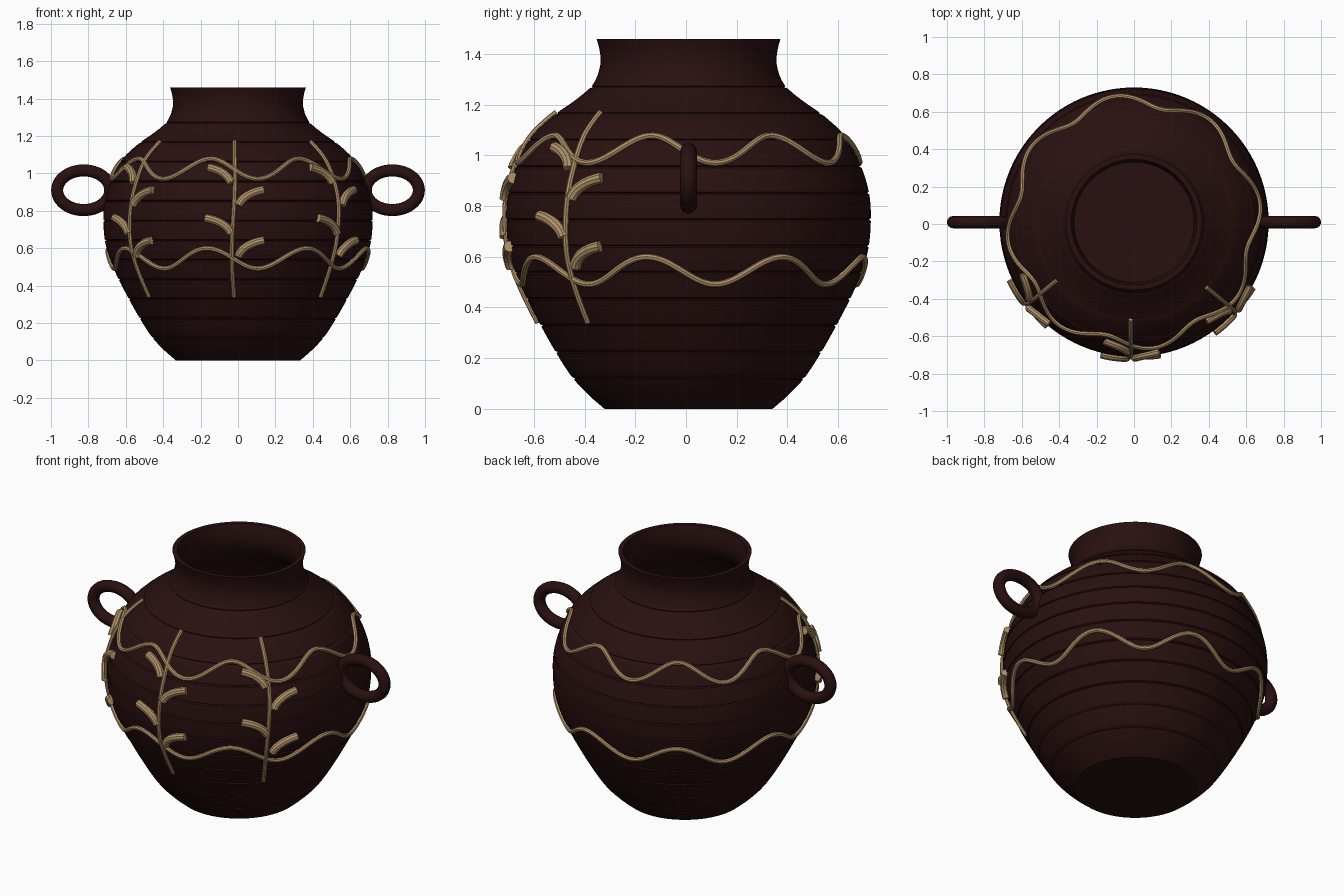
import bpy, bmesh
from math import sin, cos, pi, radians

if "Cube" in bpy.data.objects:
    bpy.data.objects.remove(bpy.data.objects["Cube"], do_unlink=True)

CENTRE_Y = 0.01
WALL = 0.027


def material(name, rgb):
    m = bpy.data.materials.new(name)
    m.use_nodes = True
    m.diffuse_color = (*rgb, 1)
    m.node_tree.nodes["Principled BSDF"].inputs["Base Color"].default_value = (*rgb, 1)
    return m


CLAY = material("dark_clay", (0.022, 0.005, 0.005))
TAN = material("tan_relief", (0.45, 0.29, 0.14))

# Outer silhouette as (height, radius)
KNOTS = [(0, 0.332), (0.05, 0.39), (0.12, 0.456), (0.22, 0.522), (0.35, 0.595),
         (0.47, 0.655), (0.6, 0.703), (0.72, 0.719), (0.85, 0.713), (0.98, 0.672),
         (1.08, 0.615), (1.16, 0.53), (1.22, 0.445), (1.28, 0.378), (1.36, 0.348),
         (1.42, 0.352), (1.46, 0.363)]


def slope(i):
    a, b = KNOTS[max(i - 1, 0)], KNOTS[min(i + 1, len(KNOTS) - 1)]
    return (b[1] - a[1]) / (b[0] - a[0])


def radius(z):
    """Smooth pot radius at a height."""
    i = 0
    while i < len(KNOTS) - 2 and z > KNOTS[i + 1][0]:
        i += 1
    (z0, r0), (z1, r1) = KNOTS[i], KNOTS[i + 1]
    h = z1 - z0
    t = (z - z0) / h
    return ((2*t**3 - 3*t**2 + 1) * r0 + (t**3 - 2*t**2 + t) * h * slope(i)
            + (3*t**2 - 2*t**3) * r1 + (t**3 - t**2) * h * slope(i + 1))


def on_pot(angle, z, lift=0.004):
    r = radius(z) + lift
    return (r * cos(angle), r * sin(angle) + CENTRE_Y, z)


def finish(obj, mat, angle=35):
    obj.data.materials.clear()
    obj.data.materials.append(mat)
    bpy.ops.object.select_all(action='DESELECT')
    obj.select_set(True)
    bpy.context.view_layer.objects.active = obj
    if obj.type == 'CURVE':
        bpy.ops.object.convert(target='MESH')
    bpy.ops.object.shade_smooth_by_angle(angle=radians(angle))


def tube(name, points, depth, mat, closed=False, sides=2):
    cu = bpy.data.curves.new(name, 'CURVE')
    cu.dimensions = '3D'
    cu.bevel_depth = depth
    cu.bevel_resolution = sides
    cu.use_fill_caps = not closed
    sp = cu.splines.new('POLY')
    sp.points.add(len(points) - 1)
    for p, co in zip(sp.points, points):
        p.co = (*co, 1)
    sp.use_cyclic_u = closed
    obj = bpy.data.objects.new(name, cu)
    bpy.context.collection.objects.link(obj)
    finish(obj, mat)
    return obj


# Pot: lathed outer wall with thin turned grooves, rim and hollow inside
grooves = [0.12 + 0.1045 * i for i in range(12)]
samples = [(0.02 * i, 0) for i in range(74)]
samples = [s for s in samples if all(abs(s[0] - g) > 0.007 for g in grooves)]
for g in grooves:
    samples += [(g - 0.005, 0), (g, 0.008), (g + 0.005, 0)]
samples.sort()
profile = [(0, 0)] + [(radius(z) - cut, z) for z, cut in samples]
profile += [(radius(z) - WALL, z) for z in [1.46 - 0.04 * i for i in range(36)]]
profile.append((0, 0.05))

bm = bmesh.new()
verts = [bm.verts.new((r, 0, z)) for r, z in profile]
edges = [bm.edges.new(pair) for pair in zip(verts, verts[1:])]
bmesh.ops.spin(bm, geom=verts + edges, cent=(0, 0, 0), axis=(0, 0, 1),
               angle=2 * pi, steps=96, use_duplicate=False)
bmesh.ops.remove_doubles(bm, verts=bm.verts, dist=0.0005)
bmesh.ops.recalc_face_normals(bm, faces=bm.faces)
mesh = bpy.data.meshes.new("pot")
bm.to_mesh(mesh)
bm.free()
pot = bpy.data.objects.new("pot", mesh)
pot.location.y = CENTRE_Y
bpy.context.collection.objects.link(pot)
finish(pot, CLAY)

# Oval ring handles
for side, label in ((1, "left"), (-1, "right")):
    ring = [(side * 0.825 + 0.142 * cos(a), CENTRE_Y, 0.91 + 0.106 * sin(a))
            for a in (2 * pi * i / 48 for i in range(48))]
    tube(label + "_handle", ring, 0.033, CLAY, closed=True, sides=5)

# Wavy bands around the body
for label, height in (("upper", 1.025), ("lower", 0.545)):
    turns = [2 * pi * i / 192 for i in range(192)]
    wave = [on_pot(a, height - 0.054 * cos(8 * (a - radians(9)))) for a in turns]
    tube(label + "_wavy_band", wave, 0.013, TAN, closed=True)

# Three upright stems, each with four curved leaves
leaves = [(-1, 0.94), (1, 0.82), (-1, 0.67), (1, 0.55)]
for n, degrees in enumerate((-143, -92, -42)):
    base = radians(degrees)
    stem = []
    for i in range(33):
        z = 0.34 + 0.83 * i / 32
        sway = 0.012 * sin((z - 0.34) / 0.83 * 2 * pi)
        stem.append(on_pot(base - sway, z))
    tube(f"stem_{n + 1}", stem, 0.012, TAN)
    for k, (side, low) in enumerate(leaves):
        arc = []
        for i in range(9):
            t = radians(10 + 65 * i / 8)
            across = 0.01 + 0.185 * (1 - cos(t))
            if side > 0:
                across += 0.015
            arc.append(on_pot(base + side * across / 0.71, low - 0.01 + 0.105 * sin(t), 0.008))
        tube(f"leaf_{n + 1}_{k + 1}", arc, 0.023, TAN, sides=3)
